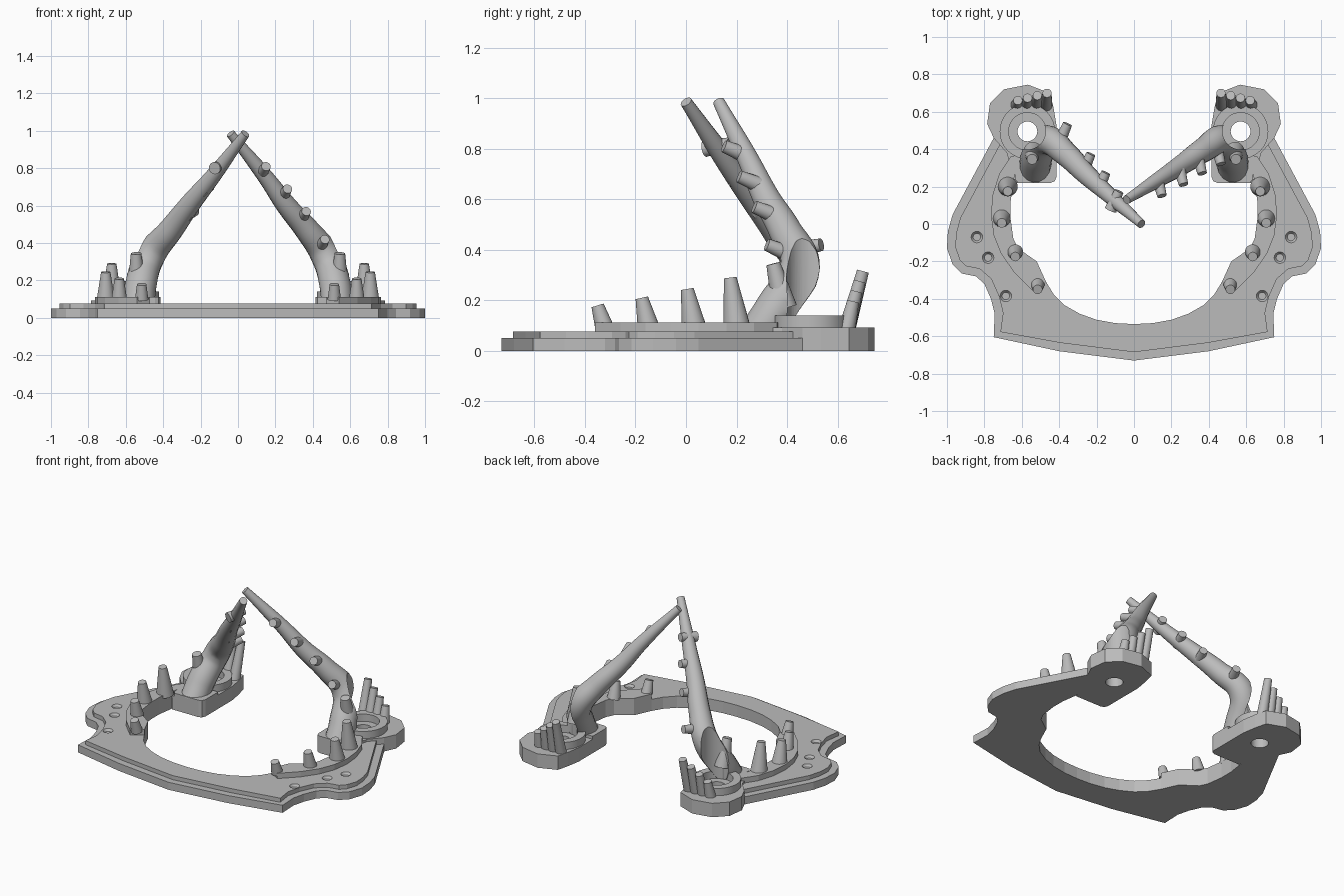
import bpy, bmesh
from mathutils import Vector

cube = bpy.data.objects.get("Cube")
if cube:
    bpy.data.objects.remove(cube)

grey = bpy.data.materials.new("plain grey")
grey.use_nodes = True
grey.diffuse_color = (0.5, 0.5, 0.5, 1)
bsdf = next(n for n in grey.node_tree.nodes if n.type == 'BSDF_PRINCIPLED')
bsdf.inputs["Base Color"].default_value = (0.5, 0.5, 0.5, 1)


def add_object(name, bm):
    bmesh.ops.recalc_face_normals(bm, faces=bm.faces)
    mesh = bpy.data.meshes.new(name)
    bm.to_mesh(mesh)
    bm.free()
    mesh.materials.append(grey)
    ob = bpy.data.objects.new(name, mesh)
    bpy.context.collection.objects.link(ob)
    return ob


def activate(ob):
    bpy.ops.object.select_all(action='DESELECT')
    ob.select_set(True)
    bpy.context.view_layer.objects.active = ob


def smooth(ob):
    activate(ob)
    bpy.ops.object.shade_smooth_by_angle(angle=0.6)


def prism(name, points, z0, z1):
    bm = bmesh.new()
    face = bm.faces.new([bm.verts.new((x, y, z0)) for x, y in points])
    new = bmesh.ops.extrude_face_region(bm, geom=[face])["geom"]
    top = [v for v in new if isinstance(v, bmesh.types.BMVert)]
    bmesh.ops.translate(bm, verts=top, vec=(0, 0, z1 - z0))
    return add_object(name, bm)


def cone(name, a, b, r1, r2, sides=24):
    a, b = Vector(a), Vector(b)
    bm = bmesh.new()
    bmesh.ops.create_cone(bm, cap_ends=True, segments=sides, radius1=r1, radius2=r2, depth=(b - a).length)
    bm.transform((b - a).to_track_quat('Z', 'Y').to_matrix().to_4x4())
    bmesh.ops.translate(bm, verts=bm.verts, vec=(a + b) / 2)
    ob = add_object(name, bm)
    smooth(ob)
    return ob


def cut(ob, cutter):
    cutter.hide_render = True
    mod = ob.modifiers.new("cut", 'BOOLEAN')
    mod.operation = 'DIFFERENCE'
    mod.solver = 'EXACT'
    mod.object = cutter
    activate(ob)
    bpy.ops.object.modifier_apply(modifier=mod.name)
    bpy.data.objects.remove(cutter)


def flip(points, s):
    return [(s * p[0], *p[1:]) for p in points]


def mirrored(half):
    # half runs from the centre line to +x; result runs from -x to +x
    return flip(half[:0:-1], -1) + half


def inset(points, d):
    pts = [Vector(p) for p in points]
    out = []
    for i, p in enumerate(pts):
        a = (p - pts[max(i - 1, 0)]).normalized()
        b = (pts[min(i + 1, len(pts) - 1)] - p).normalized()
        n = Vector((-(a + b).y, (a + b).x)).normalized()
        out.append(tuple(p + n * d))
    return out


def tube(name, path):
    curve = bpy.data.curves.new(name, 'CURVE')
    curve.dimensions = '3D'
    curve.bevel_depth = 1
    curve.bevel_resolution = 6
    curve.resolution_u = 8
    curve.use_fill_caps = True
    spline = curve.splines.new('BEZIER')
    spline.bezier_points.add(len(path) - 1)
    for bp, (x, y, z, r) in zip(spline.bezier_points, path):
        bp.co = (x, y, z)
        bp.radius = r
        bp.handle_left_type = bp.handle_right_type = 'AUTO'
    ob = bpy.data.objects.new(name, curve)
    bpy.context.collection.objects.link(ob)
    activate(ob)
    bpy.ops.object.convert(target='MESH')
    ob = bpy.context.view_layer.objects.active
    bm = bmesh.new()
    bm.from_mesh(ob.data)
    bpy.data.objects.remove(ob)
    bmesh.ops.remove_doubles(bm, verts=bm.verts, dist=0.0005)
    return add_object(name, bm)


# Base plate in two steps
outer = mirrored([(0, -.73), (.4, -.68), (.75, -.605), (.745, -.48), (.765, -.4), (.8, -.32),
                  (.845, -.28), (.92, -.265), (.97, -.215), (1, -.13), (.995, -.04), (.97, .05), (.75, .46)])
inner = mirrored([(0, -.535), (.1, -.53), (.2, -.512), (.29, -.48), (.37, -.435), (.43, -.375), (.47, -.31),
                  (.52, -.2), (.62, -.13), (.645, -.08), (.66, .03), (.66, .12), (.645, .22), (.65, .38)])
prism("base_plate", outer + inner[::-1], 0, .05)
step = prism("upper_plate", inset(outer, .045) + inner[::-1], .05, .077)
for s in (1, -1):
    for x, y in ((.84, -.07), (.78, -.18), (.685, -.385)):
        cut(step, cone("dimple_cutter", (s * x, y, .062), (s * x, y, .09), .02, .04))

pod = [(.785, .535), (.77, .645), (.695, .72), (.567, .745), (.45, .7), (.43, .62), (.415, .53),
       (.415, .25), (.424, .229), (.445, .22), (.64, .22), (.68, .38), (.75, .46)]
block = [(.415, .385), (.415, .25), (.424, .229), (.445, .22), (.62, .22), (.635, .24), (.635, .385)]
rim = [(.47, -.31), (.52, -.2), (.62, -.13), (.645, -.08), (.66, .03), (.66, .12), (.645, .22), (.62, .37),
       (.66, .36), (.72, .27), (.755, .16), (.765, .05), (.75, -.06), (.71, -.16), (.64, -.26), (.54, -.36)]
# base x, y, base radius, height
spikes = [(.675, .2, .053, .29), (.707, .03, .048, .245), (.635, -.15, .042, .21), (.515, -.325, .036, .18)]
elbow = [(.53, .29, .06, .085), (.52, .36, .17, .085), (.47, .45, .33, .08)]
arms = {
    1: [(.37, .395, .47, .066), (.26, .32, .6, .055), (.15, .25, .75, .043), (-.04, .13, .985, .024)],
    -1: [(.36, .37, .47, .066), (.255, .265, .61, .055), (.14, .16, .75, .043), (-.04, 0, .985, .024)]}
studs = {
    1: [(.15, .15, .81), (.265, .21, .69), (.365, .27, .57), (.465, .32, .42)],
    -1: [(.08, .175, .82), (.15, .275, .7), (.23, .375, .57), (.355, .535, .42)]}
lean = {1: Vector((.025, -.095, .04)), -1: Vector((-.045, .1, .02))}

for s, side in ((1, "left"), (-1, "right")):
    cx, cy = s * .57, .495

    # Hinge pod with its through hole, dish ring and front block
    body = prism(side + "_pod", flip(pod, s), 0, .092)
    cut(body, cone("hole_cutter", (cx, cy, -.1), (cx, cy, .3), .053, .053))
    ring = cone(side + "_ring", (cx, cy, .085), (cx, cy, .14), .148, .148, 48)
    cut(ring, cone("dish_cutter", (cx, cy, 0), (cx, cy, .3), .1, .1, 48))
    smooth(ring)
    prism(side + "_block", flip(block, s), .09, .112)

    # Raised inner rim carrying the row of spikes
    prism(side + "_rim", flip(rim, s), .07, .112)
    for i, (x, y, r, h) in enumerate(spikes):
        cone(f"{side}_rim_spike_{i}", (s * x, y, .1), (s * x, y - .025, h), r, .025)
    cone(side + "_block_spike", (s * .54, .39, .17), (s * .545, .345, .345), .05, .028)

    # Curved arm, hollowed where it clears the dish
    arm = tube(side + "_arm", flip(elbow + arms[s], s))
    cut(arm, cone("clearance_cutter", (cx, cy, .085), (cx, cy, .8), .097, .097, 48))
    smooth(arm)
    for i, p in enumerate(studs[s]):
        tip = Vector(p)
        a, b = flip([tuple(tip - lean[s]), p], s)
        cone(f"{side}_arm_stud_{i}", a, b, .033, .025)

    # Row of leaning fingers behind the hinge
    for i in range(4):
        x, h = .465 + .052 * i, .315 - .04 * i
        cone(f"{side}_finger_{i}", (s * (x + .005), .635, .08), (s * x, .7 - .013 * i, h), .034, .024)
